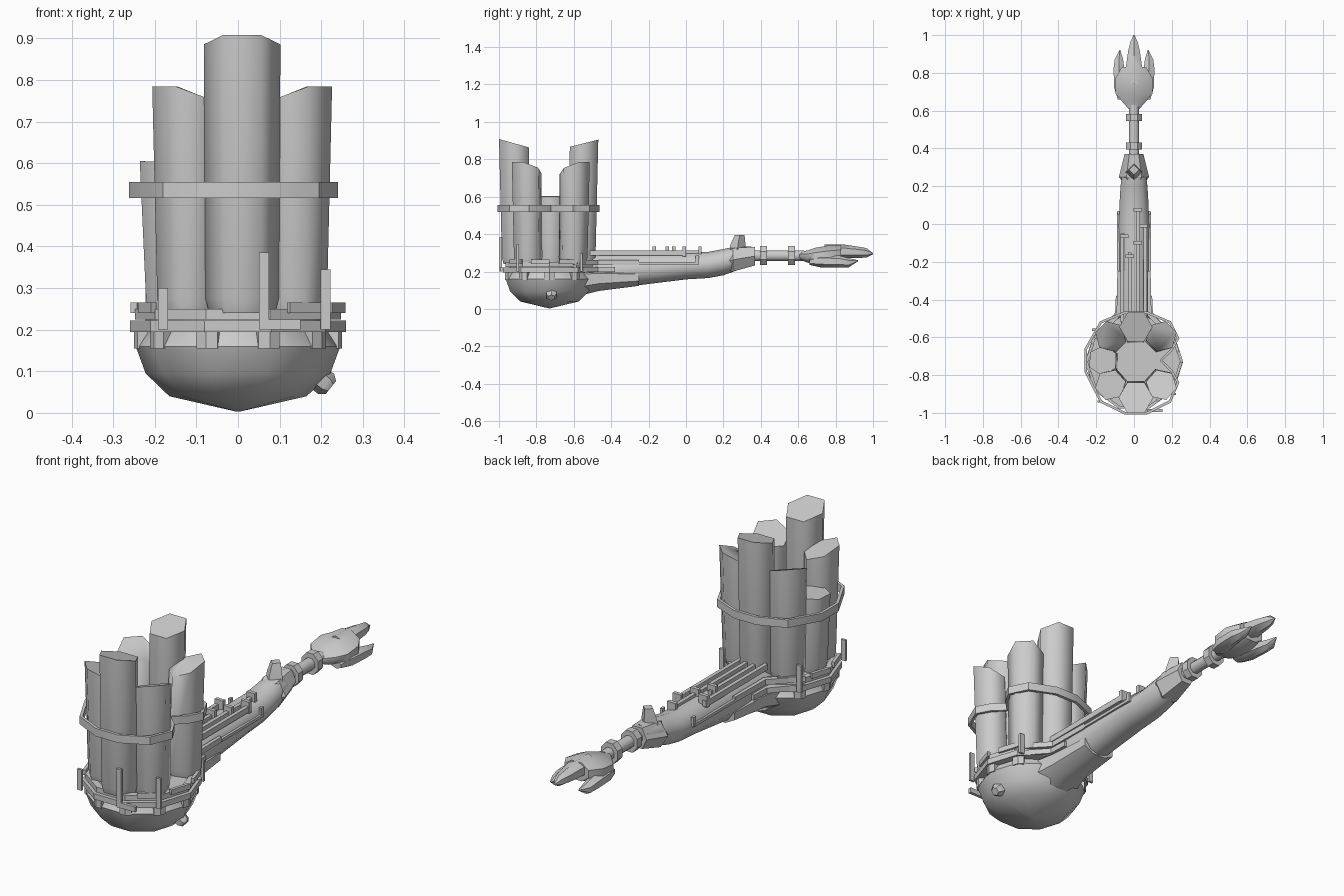
import bpy, bmesh, math
from mathutils import Vector, Matrix

grey = bpy.data.materials.new("light grey")
grey.diffuse_color = (0.6, 0.6, 0.6, 1)
CY = -0.73  # centre of the bowl in y


def finish(name, bm, angle=40):
    bmesh.ops.recalc_face_normals(bm, faces=bm.faces)
    me = bpy.data.meshes.new(name)
    bm.to_mesh(me)
    bm.free()
    ob = bpy.data.objects.new(name, me)
    bpy.context.collection.objects.link(ob)
    me.materials.append(grey)
    bpy.ops.object.select_all(action='DESELECT')
    ob.select_set(True)
    bpy.context.view_layer.objects.active = ob
    bpy.ops.object.shade_smooth_by_angle(angle=math.radians(angle))
    return ob


def skin(name, rings, angle=40, loop=False):
    """Bridge equal rings of points, capping the ends unless looped."""
    bm = bmesh.new()
    vs = [[bm.verts.new(p) for p in r] for r in rings]
    n = len(rings[0])
    pairs = list(zip(vs, vs[1:])) + ([(vs[-1], vs[0])] if loop else [])
    for a, b in pairs:
        for i in range(n):
            j = (i + 1) % n
            bm.faces.new((a[i], a[j], b[j], b[i]))
    if not loop:
        bm.faces.new(vs[0])
        bm.faces.new(vs[-1])
    return finish(name, bm, angle)


def loft_y(name, sections, n=8, angle=50, turn=0.5):
    """Elliptical sections (y, x, half width, z low, z high)."""
    rings = []
    for y, x, rx, lo, hi in sections:
        a = [2 * math.pi * (i + turn) / n for i in range(n)]
        rings.append([(x + rx * math.cos(t), y, (lo + hi) / 2 + (hi - lo) / 2 * math.sin(t)) for t in a])
    return skin(name, rings, angle)


def ring(r, z, n=10):
    return [(r * math.cos(2 * math.pi * i / n), CY + r * math.sin(2 * math.pi * i / n), z) for i in range(n)]


def box(name, lo, hi):
    x0, y0, z0 = lo
    x1, y1, z1 = hi
    return skin(name, [[(x0, y0, z), (x1, y0, z), (x1, y1, z), (x0, y1, z)] for z in (z0, z1)], 30)


def band(name, path, z0, z1, thick):
    """Closed upright strap following a plan path."""
    rings = []
    for k, p in enumerate(path):
        a, b = Vector(path[k - 1]), Vector(path[(k + 1) % len(path)])
        t = (b - a).normalized()
        q = Vector(p) - Vector((t.y, -t.x)) * thick
        rings.append([(*p, z0), (*p, z1), (*q, z1), (*q, z0)])
    return skin(name, rings, 30, loop=True)


# bowl with a sloped ledge below the rim
skin("bowl", [ring(r, z) for r, z in ((0.004, 0.003), (0.165, 0.04), (0.222, 0.095),
                                      (0.246, 0.16), (0.222, 0.197), (0.222, 0.245))], 38)

# blocks between the ledge openings
for k in range(10):
    t = math.pi * k / 5
    pts = []
    for d in (-0.11, 0, 0.11):
        r = 0.25 * math.cos(math.pi / 10) / math.cos(math.pi / 10 - abs(d))
        pts.append((r * math.cos(t + d), CY + r * math.sin(t + d)))
    pts += [(0.21 * math.cos(t + d), CY + 0.21 * math.sin(t + d)) for d in (0.11, 0, -0.11)]
    skin("ledge_block", [[(x, y, z) for x, y in pts] for z in (0.155, 0.198)], 30)

# rim bands
band("lower_rim", [p[:2] for p in ring(0.26, 0)], 0.195, 0.222, 0.04)
band("upper_rim", [p[:2] for p in ring(0.247, 0)], 0.225, 0.25, 0.03)
for a in (0, 1, 4, 5, 6, 9):
    p = [Vector(q) for q in ring(0.258, 0.24)]
    u, v = p[a - 1], p[a]
    w = u.lerp(v, 0.35)
    c = Vector((0, CY, 0.24))
    base = [w, v, v.lerp(c, 0.06), w.lerp(c, 0.06)]
    skin("rim_tab", [[(q.x, q.y, z) for q in base] for z in (0.24, 0.265)], 30)

# hexagonal tubes with slanted tops: x, y, radius, outer height, slope
tubes = [(0.01, -0.92, 0.092, 0.908, 0.28), (0.01, -0.545, 0.088, 0.905, 0.25),
         (-0.125, -0.852, 0.083, 0.785, 0.42), (0.145, -0.852, 0.083, 0.785, 0.42),
         (-0.125, -0.595, 0.083, 0.785, 0.45), (0.145, -0.595, 0.083, 0.785, 0.45),
         (-0.165, -0.722, 0.08, 0.605, 0.02)]
for x, y, r, top, slope in tubes:
    out = Vector((x - 0.01, y - CY))
    a0 = math.atan2(out.y, out.x)
    out.normalize()
    rings = []
    for z, s, shift in ((0.24, 0.86, -0.013), (0.275, 0.96, -0.012), (None, 1, 0)):
        row = []
        for i in range(6):
            t = a0 + math.pi * (i + 0.5) / 3
            dx, dy = r * s * math.cos(t), r * s * math.sin(t)
            fall = slope * (r * 0.866 - (dx * out.x + dy * out.y))
            row.append((x + dx + out.x * shift, y + dy + out.y * shift, top - fall if z is None else z))
        rings.append(row)
    skin("tube", rings, 65)

# strap around the tubes, dented in the open gap on the right
band("tube_strap", [(-0.05, -1.008), (0.07, -1.008), (0.195, -0.945), (0.24, -0.84), (0.205, -0.775),
                    (0.15, -0.722), (0.205, -0.67), (0.24, -0.605), (0.195, -0.515), (0.07, -0.462),
                    (-0.05, -0.462), (-0.18, -0.515), (-0.262, -0.66), (-0.262, -0.785),
                    (-0.18, -0.945)], 0.517, 0.555, 0.014)

# upright strips on the rim
for x, y, z in ((0.063, -0.99, 0.385), (-0.18, -0.94, 0.3), (0.21, -0.9, 0.345),
                (-0.21, -0.56, 0.33), (0.2, -0.56, 0.3)):
    box("upright_strip", (x - 0.012, y - 0.006, 0.2), (x + 0.012, y + 0.006, z))
box("strip_foot", (0.063, -0.995, 0.2), (0.15, -0.98, 0.225))

# angled bolt on the bowl
skin("bolt", [[Vector((0.195, -0.72, 0.083)) + Vector((0.78, 0, -0.62)) * d
               + r * (math.cos(i * math.pi / 3) * Vector((0.62, 0, 0.78)) + math.sin(i * math.pi / 3) * Vector((0, 1, 0)))
               for i in range(6)] for d, r in ((-0.02, 0.031), (0.022, 0.031), (0.036, 0.02))], 40)

# arm and its shoulder
loft_y("arm", [(-0.6, 0, 0.09, 0.08, 0.28), (-0.45, 0, 0.088, 0.098, 0.3), (-0.25, 0, 0.085, 0.127, 0.3),
               (0, 0, 0.085, 0.158, 0.303), (0.12, 0, 0.08, 0.165, 0.305), (0.2, 0, 0.075, 0.18, 0.32),
               (0.27, 0, 0.066, 0.205, 0.335), (0.35, 0, 0.046, 0.235, 0.335)], n=10)
loft_y("shoulder", [(-0.62, 0, 0.15, 0.05, 0.24), (-0.47, 0, 0.105, 0.09, 0.235),
                    (-0.25, 0, 0.09, 0.12, 0.215)], n=8)

# faceted cuff with a stud
loft_y("cuff", [(0.21, 0, 0.05, 0.2, 0.315), (0.25, 0, 0.08, 0.19, 0.335),
                (0.37, 0, 0.05, 0.225, 0.34)], n=6, angle=20, turn=0)
skin("stud", [[(r * math.cos(i * math.pi / 2), y + r * math.sin(i * math.pi / 2), z) for i in range(4)]
              for r, y, z in ((0.045, 0.275, 0.315), (0.04, 0.278, 0.345), (0.026, 0.287, 0.395))], 40)

# wrist rod and flanges
loft_y("wrist_rod", [(0.34, 0, 0.03, 0.255, 0.315), (0.63, 0, 0.028, 0.255, 0.315)])
for y in (0.395, 0.54 + 0.005):
    loft_y("flange", [(y, 0, 0.047, 0.232, 0.34), (y + 0.037, 0, 0.047, 0.232, 0.34)], angle=30)

# hand with three pointed fingers
loft_y("palm", [(0.6, 0, 0.022, 0.265, 0.305), (0.65, 0, 0.07, 0.245, 0.315), (0.69, 0, 0.105, 0.235, 0.33),
                (0.77, 0, 0.108, 0.235, 0.345), (0.83, 0, 0.07, 0.25, 0.345)], n=8)
loft_y("middle_finger", [(0.74, 0, 0.06, 0.255, 0.345), (0.84, 0, 0.048, 0.27, 0.345),
                         (0.92, 0, 0.035, 0.272, 0.333), (0.965, 0, 0.022, 0.275, 0.325),
                         (1.0, 0, 0.003, 0.293, 0.298)], n=6)
for s in (-1, 1):
    loft_y("side_finger", [(0.66, s * 0.06, 0.03, 0.235, 0.27), (0.72, s * 0.07, 0.04, 0.222, 0.29),
                           (0.82, s * 0.08, 0.033, 0.222, 0.285), (0.87, s * 0.08, 0.026, 0.222, 0.272),
                           (0.92, s * 0.075, 0.003, 0.255, 0.26)], n=6)

# rails along the arm, with cross tabs and steps
for x, y1 in ((-0.062, -0.05), (-0.022, -0.15), (0.02, 0.08), (0.06, 0.0)):
    box("rail", (x - 0.009, -0.52, 0.285), (x + 0.009, y1, 0.313))
for x, y in ((-0.022, -0.17), (-0.05, -0.065), (0.02, -0.1), (0.05, -0.01), (0.02, 0.075)):
    box("rail_tab", (x - 0.022, y - 0.009, 0.28), (x + 0.022, y + 0.009, 0.335))

# side strips joining the rim to the arm
for s in (-1, 1):
    for z, y1, w in ((0.248, -0.25, 0.092), (0.21, -0.38, 0.1)):
        plan = [(s * 0.215, -0.6), (s * w, -0.47), (s * (w - 0.004), y1),
                (s * (w - 0.02), y1), (s * (w - 0.02), -0.485), (s * 0.195, -0.61)]
        skin("side_strip", [[(x, y, h) for x, y in plan] for h in (z - 0.012, z + 0.014)], 30)
    box("arm_strip", (s * 0.084 - 0.006, -0.25, 0.238), (s * 0.084 + 0.006, 0.06, 0.252))
    box("arm_strip_end", (s * 0.082 - 0.006, 0.05, 0.238), (s * 0.082 + 0.006, 0.07, 0.285))
